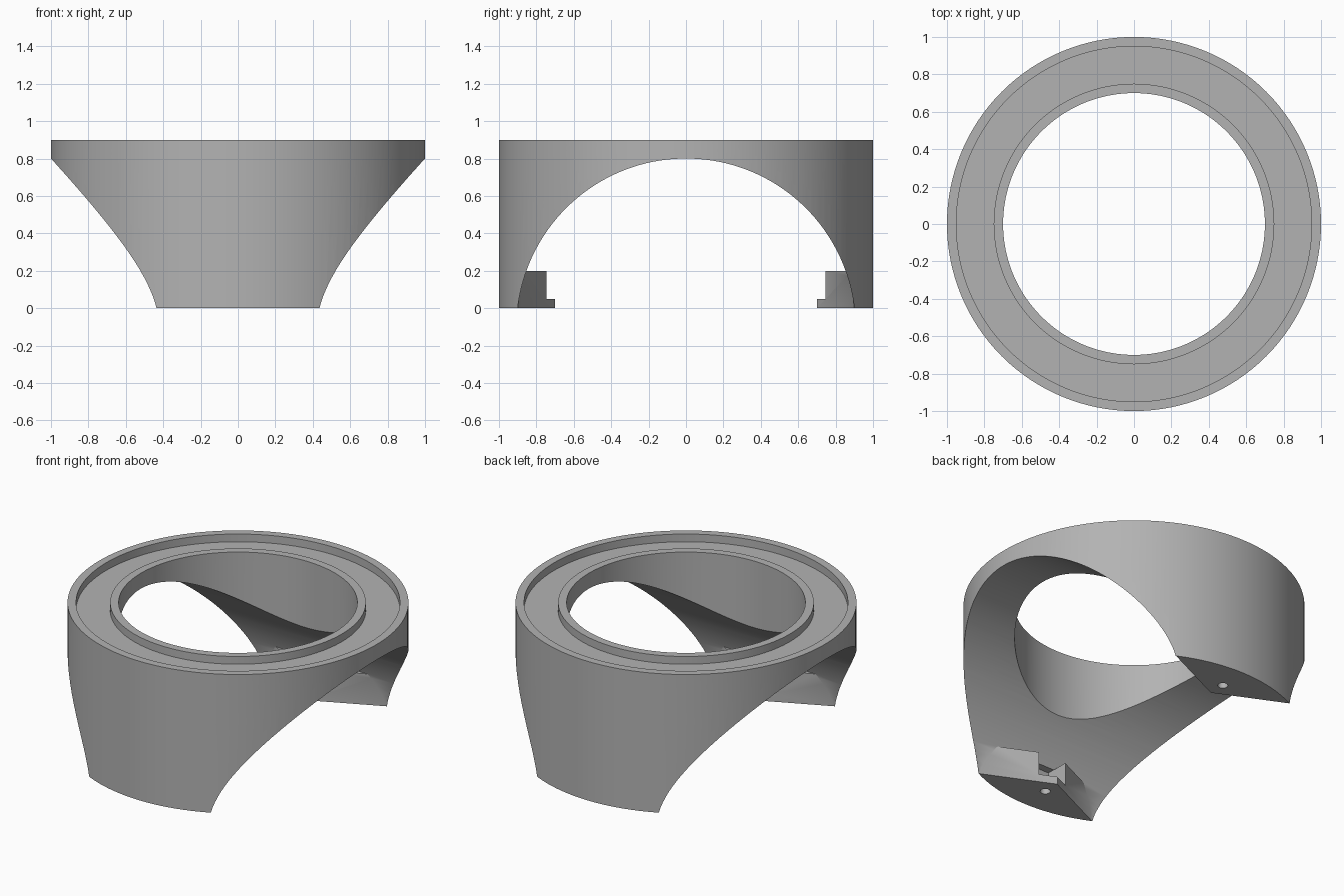
import bpy, bmesh, math
from mathutils import Matrix

if "Cube" in bpy.data.objects:
    bpy.data.objects.remove(bpy.data.objects["Cube"], do_unlink=True)

# Material
grey = bpy.data.materials.new("plain_grey")
grey.use_nodes = True
grey.diffuse_color = (0.45, 0.45, 0.45, 1)
grey.node_tree.nodes["Principled BSDF"].inputs["Base Color"].default_value = grey.diffuse_color


def make_object(name, bm):
    bmesh.ops.recalc_face_normals(bm, faces=bm.faces)
    mesh = bpy.data.meshes.new(name)
    bm.to_mesh(mesh)
    bm.free()
    mesh.materials.append(grey)
    obj = bpy.data.objects.new(name, mesh)
    bpy.context.collection.objects.link(obj)
    return obj


def lathe(name, profile, steps=128):
    bm = bmesh.new()
    rings = []
    for i in range(steps):
        a = 2 * math.pi * i / steps
        rings.append([bm.verts.new((r * math.cos(a), r * math.sin(a), z)) for r, z in profile])
    n = len(profile)
    for i in range(steps):
        here, there = rings[i], rings[(i + 1) % steps]
        for j in range(n):
            k = (j + 1) % n
            bm.faces.new((here[j], there[j], there[k], here[k]))
    return make_object(name, bm)


def prism(name, outline, low, high):
    bm = bmesh.new()
    base = bm.faces.new([bm.verts.new((x, y, low)) for x, y in outline])
    top = bmesh.ops.extrude_face_region(bm, geom=[base])["geom"]
    for v in top:
        if isinstance(v, bmesh.types.BMVert):
            v.co.z = high
    return make_object(name, bm)


def cylinder(name, radius, depth, matrix, steps):
    bm = bmesh.new()
    bmesh.ops.create_cone(bm, cap_ends=True, segments=steps, radius1=radius,
                          radius2=radius, depth=depth, matrix=matrix)
    return make_object(name, bm)


def combine(target, tool, operation):
    tool.hide_render = True
    bpy.context.view_layer.objects.active = target
    mod = target.modifiers.new(operation.lower(), 'BOOLEAN')
    mod.operation = operation
    mod.solver = 'EXACT'
    mod.object = tool
    bpy.ops.object.modifier_apply(modifier=mod.name)
    bpy.data.objects.remove(tool, do_unlink=True)


# Ring body with a shallow groove in its top
body = lathe("arched_ring_stand", [(0.7, 0), (1, 0), (1, 0.9), (0.95, 0.9),
                                   (0.95, 0.85), (0.75, 0.85), (0.75, 0.9), (0.7, 0.9)])

# Wide round arch running from side to side
arch = cylinder("arch_cutter", 0.906, 3,
                Matrix.Translation((0, 0, -0.106)) @ Matrix.Rotation(math.pi / 2, 4, 'Y'), 160)
combine(body, arch, 'DIFFERENCE')

# Wedge foot on each leg, with an open slot and a screw hole
for s in (-1, 1):
    foot = prism("foot_wedge", [(0, 0.7 * s), (0.432, 0.9 * s), (0.3, 0.94 * s),
                                (-0.3, 0.94 * s), (-0.432, 0.9 * s)], 0, 0.2)
    combine(body, foot, 'UNION')
    slot = prism("slot_cutter", [(-0.1, 0.6 * s), (0.1, 0.6 * s),
                                 (0.1, 0.9 * s), (-0.1, 0.9 * s)], 0.05, 0.201)
    combine(body, slot, 'DIFFERENCE')
    hole = cylinder("hole_cutter", 0.03, 0.16, Matrix.Translation((0, 0.81 * s, 0)), 24)
    combine(body, hole, 'DIFFERENCE')

# Smooth shading with crisp edges
bpy.ops.object.select_all(action='DESELECT')
body.select_set(True)
bpy.context.view_layer.objects.active = body
bpy.ops.object.shade_smooth_by_angle(angle=math.radians(30))
